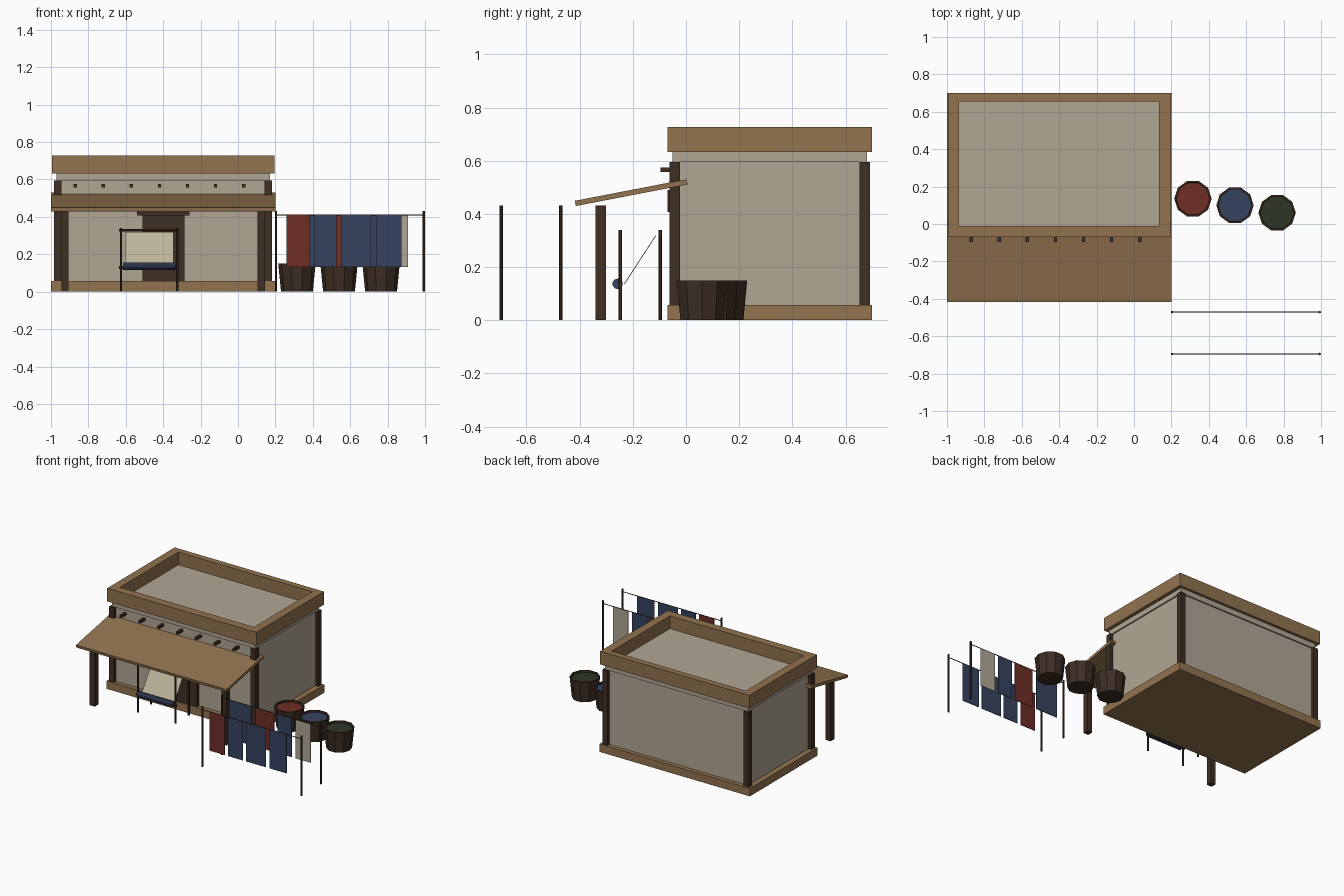
import bpy, bmesh, math
from mathutils import Vector

if "Cube" in bpy.data.objects:
    bpy.data.objects.remove(bpy.data.objects["Cube"])


def material(name, rgb):
    m = bpy.data.materials.new(name)
    lin = [((c / 255 + 0.055) / 1.055) ** 2.4 for c in rgb]
    m.diffuse_color = (*lin, 1)
    m.use_nodes = True
    m.node_tree.nodes["Principled BSDF"].inputs["Base Color"].default_value = m.diffuse_color
    return m


PLASTER = material("plaster", (176, 166, 148))
BROWN = material("tan_wood", (146, 115, 79))
DARK = material("dark_wood", (62, 46, 36))
BLUE = material("blue_dye", (54, 68, 96))
RED = material("red_dye", (110, 46, 37))
GREEN = material("green_dye", (46, 54, 36))
CREAM = material("cream_cloth", (190, 180, 154))


def finish(name, bm, mat):
    bmesh.ops.recalc_face_normals(bm, faces=bm.faces)
    me = bpy.data.meshes.new(name)
    bm.to_mesh(me)
    bm.free()
    me.materials.append(mat)
    ob = bpy.data.objects.new(name, me)
    bpy.context.collection.objects.link(ob)
    return ob


def box(name, x, y, z, mat):
    """Box from (min, max) ranges."""
    bm = bmesh.new()
    bmesh.ops.create_cube(bm, size=1)
    for v in bm.verts:
        v.co = [(r[0] + r[1]) / 2 + c * (r[1] - r[0]) for r, c in zip((x, y, z), v.co)]
    return finish(name, bm, mat)


def rod(name, a, b, r, mat, sides=8):
    """Cylinder between two points."""
    a, b = Vector(a), Vector(b)
    bm = bmesh.new()
    bmesh.ops.create_cone(bm, cap_ends=True, segments=sides, radius1=r, radius2=r, depth=(b - a).length)
    q = (b - a).to_track_quat('Z', 'Y')
    for v in bm.verts:
        v.co = q @ v.co + (a + b) / 2
    return finish(name, bm, mat)


def lathe(name, cx, cy, profile, mat, sides=10):
    """Closed rings from (radius, z) pairs, capped at both ends."""
    bm = bmesh.new()
    rings = [[bm.verts.new((cx + r * math.cos(2 * math.pi * i / sides),
                            cy + r * math.sin(2 * math.pi * i / sides), z))
              for i in range(sides)] for r, z in profile]
    for a, b in zip(rings, rings[1:]):
        for i in range(sides):
            j = (i + 1) % sides
            bm.faces.new((a[i], a[j], b[j], b[i]))
    bm.faces.new(rings[0])
    bm.faces.new(rings[-1])
    return finish(name, bm, mat)


# House body
box("plinth", (-1, 0.2), (-0.07, 0.70), (0, 0.057), BROWN)
box("walls", (-0.96, 0.16), (-0.04, 0.67), (0.05, 0.6), PLASTER)
box("roof_slab", (-0.97, 0.17), (-0.05, 0.68), (0.595, 0.635), PLASTER)
for i, x in enumerate((-0.985, 0.143)):
    for j, y in enumerate((-0.062, 0.652)):
        box(f"corner_post_{i}{j}", (x, x + 0.04), (y, y + 0.04), (0.055, 0.595), DARK)

# Parapet ring
box("parapet_front", (-0.995, 0.195), (-0.07, -0.01), (0.632, 0.727), BROWN)
box("parapet_back", (-0.995, 0.195), (0.655, 0.70), (0.632, 0.727), BROWN)
box("parapet_left", (-0.995, -0.935), (-0.01, 0.655), (0.632, 0.727), BROWN)
box("parapet_right", (0.135, 0.195), (-0.01, 0.655), (0.632, 0.727), BROWN)

# Roof beam ends
for i in range(7):
    x = -0.87 + 0.15 * i
    box(f"beam_end_{i}", (x - 0.009, x + 0.009), (-0.095, -0.03), (0.558, 0.575), DARK)

# Door and lintel
box("door", (-0.51, -0.285), (-0.06, -0.03), (0.05, 0.41), DARK)
box("door_lintel", (-0.54, -0.26), (-0.07, -0.03), (0.407, 0.49), DARK)

# Awning on two posts
awning = box("awning", (-1, 0.2), (-0.214, 0.214), (-0.01, 0.01), BROWN)
awning.location = (0, -0.206, 0.48)
awning.rotation_euler.x = math.atan2(0.081, 0.42)
for i, x in enumerate((-0.945, 0.105)):
    box(f"awning_post_{i}", (x, x + 0.04), (-0.34, -0.30), (0, 0.432), DARK)

# Loom: posts, bars, slanted cloth and cloth roll
for i, x in enumerate((-0.625, -0.325)):
    for j, y in enumerate((-0.247, -0.097)):
        rod(f"loom_post_{i}{j}", (x, y, 0), (x, y, 0.34), 0.007, DARK, 6)
rod("loom_top_bar", (-0.635, -0.097, 0.328), (-0.315, -0.097, 0.328), 0.007, DARK)
rod("loom_low_bar", (-0.635, -0.247, 0.13), (-0.315, -0.247, 0.13), 0.008, DARK)
rod("cloth_roll", (-0.615, -0.257, 0.137), (-0.335, -0.257, 0.137), 0.02, BLUE, 10)
web = box("loom_cloth", (-0.605, -0.345), (-0.108, 0.108), (-0.0015, 0.0015), CREAM)
web.location = (0, -0.173, 0.227)
web.rotation_euler.x = math.atan2(0.182, 0.118)

# Dye vats
for name, x, y, mat in (("red", 0.315, 0.135, RED), ("blue", 0.54, 0.10, BLUE), ("green", 0.765, 0.06, GREEN)):
    lathe(f"{name}_vat", x, y, ((0.085, 0), (0.10, 0.15), (0.09, 0.15), (0.088, 0.125)), DARK)
    lathe(f"{name}_vat_liquid", x, y, ((0.0885, 0.126), (0.089, 0.137)), mat)

# Drying lines with hanging cloths
rows = {
    "front": (-0.695, ((0.26, 0.382, RED), (0.408, 0.526, BLUE), (0.55, 0.71, BLUE), (0.738, 0.875, BLUE))),
    "back": (-0.471, ((0.26, 0.435, BLUE), (0.47, 0.62, RED), (0.645, 0.76, BLUE), (0.79, 0.91, PLASTER))),
}
for row, (y, cloths) in rows.items():
    for i, x in enumerate((0.203, 0.993)):
        rod(f"{row}_line_post_{i}", (x, y, 0), (x, y, 0.432), 0.007, DARK, 6)
    rod(f"{row}_line", (0.203, y, 0.411), (0.993, y, 0.411), 0.003, DARK, 6)
    for i, (x0, x1, mat) in enumerate(cloths):
        box(f"{row}_cloth_{i}", (x0, x1), (y - 0.002, y + 0.002), (0.131, 0.41), mat)
